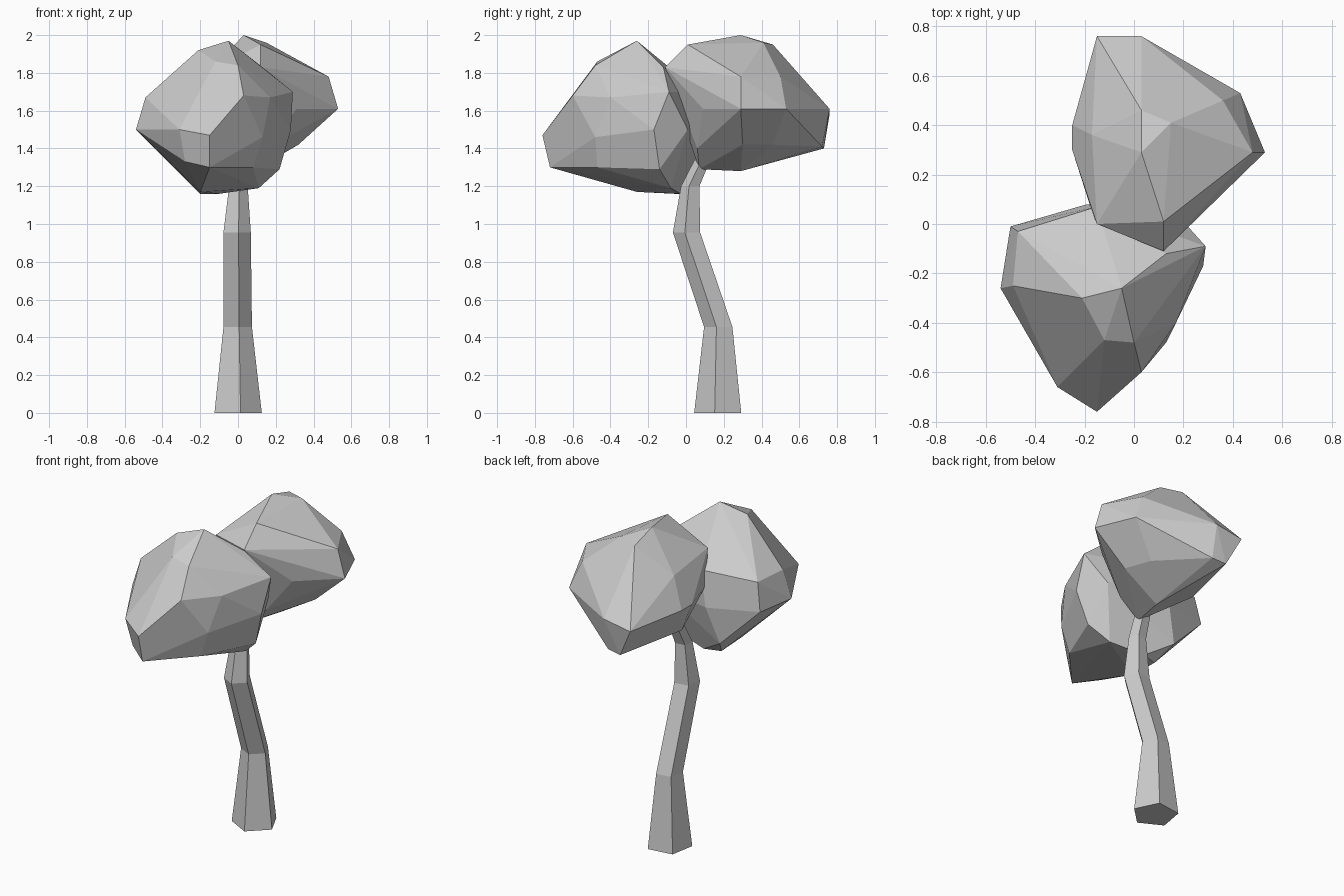
import bpy, bmesh, math


def finish(name, bm):
    bmesh.ops.recalc_face_normals(bm, faces=bm.faces)
    mesh = bpy.data.meshes.new(name)
    bm.to_mesh(mesh)
    bm.free()
    obj = bpy.data.objects.new(name, mesh)
    bpy.context.collection.objects.link(obj)
    return obj


def faceted_clump(name, corners):
    """Wrap a few key corners in a faceted shell, merging near-flat triangles."""
    bm = bmesh.new()
    for c in corners:
        bm.verts.new(c)
    bmesh.ops.convex_hull(bm, input=bm.verts[:])
    loose = [v for v in bm.verts if not v.link_faces]
    bmesh.ops.delete(bm, geom=loose, context='VERTS')
    bmesh.ops.dissolve_limit(bm, angle_limit=math.radians(6),
                             verts=bm.verts[:], edges=bm.edges[:])
    return finish(name, bm)


def bent_trunk(name, stations, sides=5, turn=-82):
    """Loft a tapering polygon through (x, y, z, radius) stations."""
    bm = bmesh.new()
    rings = []
    for x, y, z, r in stations:
        angles = [math.radians(turn + 360 * i / sides) for i in range(sides)]
        rings.append([bm.verts.new((x + r * math.cos(a), y + r * math.sin(a), z))
                      for a in angles])
    for low, high in zip(rings, rings[1:]):
        for i in range(sides):
            j = (i + 1) % sides
            bm.faces.new((low[i], low[j], high[j], high[i]))
    bm.faces.new(rings[0])
    bm.faces.new(rings[-1])
    return finish(name, bm)


# Five-sided crooked trunk
bent_trunk("trunk", [(-0.005, 0.175, 0, 0.133), (-0.005, 0.175, 0.455, 0.08),
                     (-0.008, 0.007, 0.955, 0.077), (0, 0.025, 1.2, 0.052),
                     (0.01, 0.09, 1.34, 0.045)])

# Lower foliage clump, leaning to the front left
faceted_clump("front_foliage", [
    (-.05, -.26, 1.97), (-.21, -.30, 1.92), (-.12, -.47, 1.86), (0, -.48, 1.84),
    (-.49, -.25, 1.67), (-.47, -.03, 1.67), (.03, -.60, 1.68), (.17, -.40, 1.67),
    (.29, -.09, 1.70), (.13, -.12, 1.83), (-.15, .07, 1.70),
    (-.54, -.26, 1.50), (-.50, -.01, 1.50), (-.31, -.66, 1.50), (-.15, -.76, 1.47),
    (.13, -.48, 1.46), (.28, -.17, 1.50), (.20, .01, 1.50), (-.19, .08, 1.48),
    (-.15, -.72, 1.30), (-.28, -.63, 1.33), (.08, -.47, 1.30), (.22, -.14, 1.29),
    (-.26, .04, 1.26), (-.20, -.26, 1.17), (-.20, -.06, 1.16), (-.10, -.03, 1.16),
    (.11, -.08, 1.19)])

# Upper foliage clump, leaning to the back right
faceted_clump("back_foliage", [
    (.03, .29, 2.0), (.15, .41, 1.96), (.12, .01, 1.95), (.03, .46, 1.95),
    (.12, -.11, 1.83), (-.15, 0, 1.81), (.48, .29, 1.78), (.36, .50, 1.78),
    (-.17, .36, 1.78), (-.06, .57, 1.79), (.28, .10, 1.78),
    (.53, .29, 1.61), (.43, .53, 1.61), (.31, .09, 1.61), (.12, -.01, 1.60),
    (.03, .76, 1.61), (-.15, .76, 1.58), (-.25, .40, 1.60), (-.25, .30, 1.60),
    (-.17, .05, 1.60), (-.06, .73, 1.40), (.03, .72, 1.41), (.32, .30, 1.42),
    (.26, .46, 1.42), (.15, .06, 1.40), (-.18, .30, 1.42),
    (.08, .29, 1.28), (.03, .07, 1.29)])
